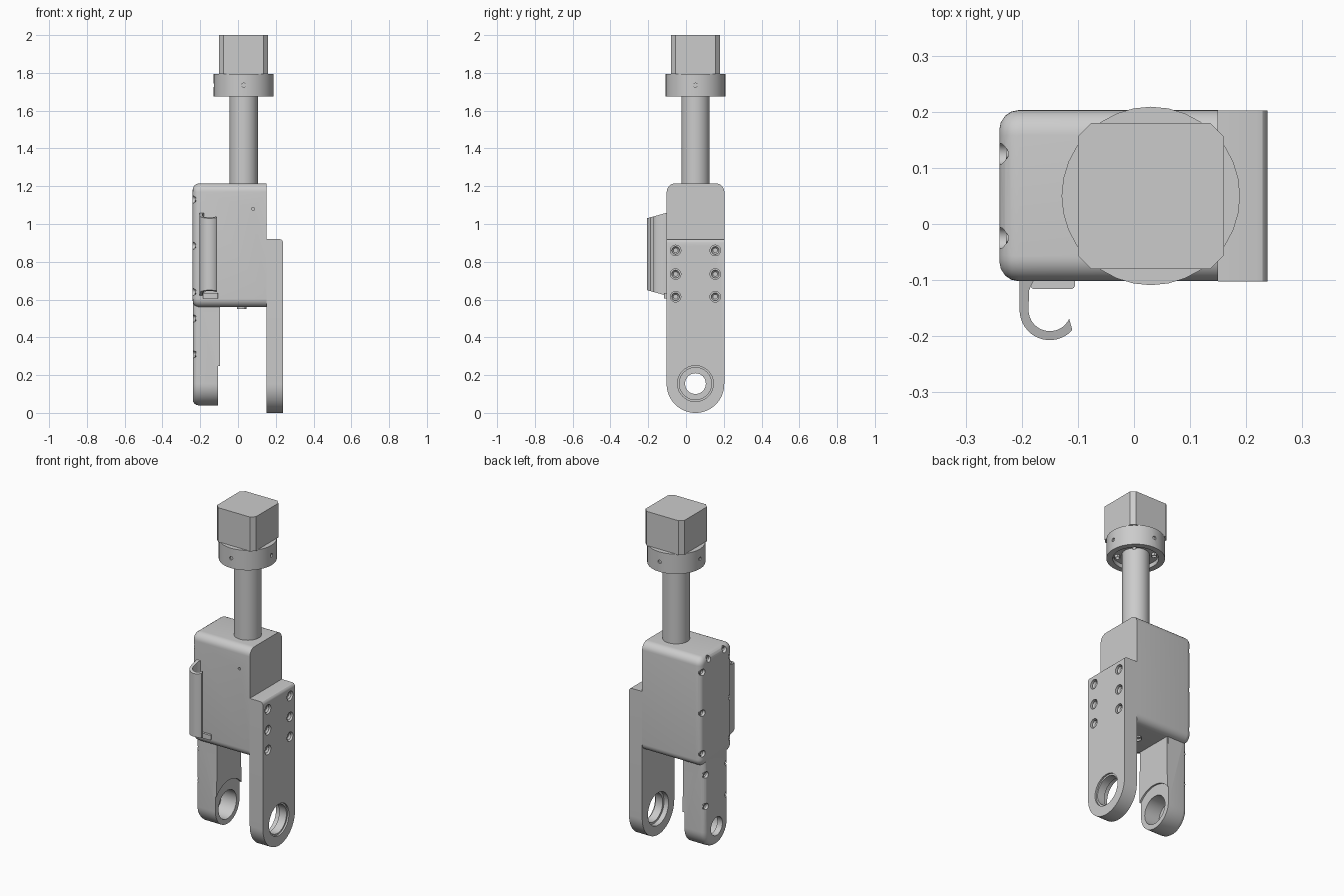
import bpy, bmesh
from math import cos, sin, pi, radians
from mathutils import Matrix, Vector

cube = bpy.data.objects.get("Cube")
if cube:
    bpy.data.objects.remove(cube, do_unlink=True)

grey = bpy.data.materials.new("machined_grey")
grey.use_nodes = True
grey.diffuse_color = (0.6, 0.6, 0.6, 1)
grey.node_tree.nodes["Principled BSDF"].inputs["Base Color"].default_value = (0.6, 0.6, 0.6, 1)

CY = 0.05                    # shared centre line in y
SHAFT = Vector((0.03, CY, 0))
PIVOT_Z = 0.155
AXES = {"x": Vector((1, 0, 0)), "y": Vector((0, 1, 0)), "z": Vector((0, 0, 1))}


def finish(bm, name):
    bmesh.ops.recalc_face_normals(bm, faces=bm.faces)
    me = bpy.data.meshes.new(name)
    bm.to_mesh(me)
    bm.free()
    me.materials.append(grey)
    ob = bpy.data.objects.new(name, me)
    bpy.context.collection.objects.link(ob)
    return ob


def arc(cx, cy, r, a, b, n=8):
    steps = [radians(a + (b - a) * i / n) for i in range(n + 1)]
    return [(cx + r * cos(t), cy + r * sin(t)) for t in steps]


def rounded(a0, b0, a1, b1, r):
    return (arc(a1 - r, b1 - r, r, 0, 90) + arc(a0 + r, b1 - r, r, 90, 180)
            + arc(a0 + r, b0 + r, r, 180, 270) + arc(a1 - r, b0 + r, r, 270, 360))


def prism_bm(outline, axis, lo, hi):
    bm = bmesh.new()
    place = (lambda p: (lo, p[0], p[1])) if axis == "x" else (lambda p: (p[0], p[1], lo))
    face = bm.faces.new([bm.verts.new(place(p)) for p in outline])
    new = bmesh.ops.extrude_face_region(bm, geom=[face])["geom"]
    verts = [g for g in new if isinstance(g, bmesh.types.BMVert)]
    bmesh.ops.translate(bm, verts=verts, vec=AXES[axis] * (hi - lo))
    return bm


def bevel_where(bm, test, offset, segments=4):
    edges = [e for e in bm.edges if all(test(v.co) for v in e.verts)]
    bmesh.ops.bevel(bm, geom=edges, offset=offset, segments=segments,
                    profile=0.5, affect='EDGES', clamp_overlap=True)


def cyl(bm, start, axis, r, length, n=32):
    d = AXES[axis]
    rot = Vector((0, 0, 1)).rotation_difference(d).to_matrix().to_4x4()
    mid = Vector(start) + d * length / 2
    return bmesh.ops.create_cone(bm, cap_ends=True, segments=n, radius1=r, radius2=r,
                                 depth=abs(length), matrix=Matrix.Translation(mid) @ rot)


def boolean(ob, other, op='DIFFERENCE'):
    mod = ob.modifiers.new("bool", 'BOOLEAN')
    mod.object, mod.operation, mod.solver = other, op, 'EXACT'
    bpy.context.view_layer.objects.active = ob
    bpy.ops.object.modifier_apply(modifier=mod.name)
    bpy.data.objects.remove(other, do_unlink=True)


def cut(ob, *cylinders):
    for c in cylinders:
        bm = bmesh.new()
        cyl(bm, *c)
        boolean(ob, finish(bm, "cutter"))


def screws(name, spots, axis, r, length):
    """Socket-head screws: the outer end of each head carries a hex recess."""
    bm = bmesh.new()
    for p in spots:
        cyl(bm, p, axis, r, length, 12)
        tip = Vector(p) + AXES[axis] * length
        bm.faces.ensure_lookup_table()
        cap = min(bm.faces, key=lambda f: (f.calc_center_median() - tip).length)
        bmesh.ops.inset_individual(bm, faces=[cap], thickness=r * 0.4)
        for v in cap.verts:
            v.co -= AXES[axis] * length * 0.6
    return finish(bm, name)


# housing: rounded block with a soft cover end, joined to the narrow arm
XL, XR = -0.24, 0.15
bm = prism_bm(rounded(-0.102, 0.56, 0.203, 1.215, 0.045), "x", XL, XR)
bevel_where(bm, lambda c: c.x < XL + 0.001, 0.035)
housing = finish(bm, "housing")

XA = XL + 0.0005
arm = arc(CY, PIVOT_Z, 0.115, 180, 360, 24) + [(CY + 0.115, 0.75), (CY - 0.115, 0.75)]
bm = prism_bm(arm, "x", XA, -0.105)
bevel_where(bm, lambda c: c.x < XA + 0.001, 0.03)
boolean(housing, finish(bm, "arm"), 'UNION')

# raised pad inside the arm, curved around the bearing
pad = arc(CY, PIVOT_Z, 0.15, 142, 38, 16) + [(CY + 0.112, 0.6), (CY - 0.112, 0.6)]
boolean(housing, finish(prism_bm(pad, "x", -0.12, -0.095), "pad"), 'UNION')

# bearing bore, cover screw pockets and a pin hole
spots = [(CY + s * 0.13, z) for s in (-1, 1) for z in (0.64, 0.885, 1.13)]
spots += [(CY + s * 0.098, z) for s in (-1, 1) for z in (0.31, 0.5)]
spots += [(CY + s * 0.075, 1.19) for s in (-1, 1)]
cut(housing, ((-0.205, CY, PIVOT_Z), "x", 0.085, 0.2, 40),
    ((-0.3, CY, PIVOT_Z), "x", 0.055, 0.3, 32),
    ((0.08, -0.11, 1.08), "y", 0.008, 0.03, 12),
    *[((-0.222, y, z), "x", 0.019, -0.06, 16) for y, z in spots])
screws("cover_screws", [(-0.218, y, z) for y, z in spots], "x", 0.013, -0.01)

# fork plate with round end
outline = arc(CY, 0.1525, 0.1525, 180, 360, 32) + [(0.2025, 0.92), (-0.1025, 0.92)]
bm = prism_bm(outline, "x", XR, 0.238)
bevel_where(bm, lambda c: c.x > 0.237 and c.z > 0.9, 0.018, 3)
plate = finish(bm, "fork_plate")
bolts = [(CY + s * 0.105, z) for s in (-1, 1) for z in (0.615, 0.735, 0.86)]
cut(plate, ((0.1, CY, PIVOT_Z), "x", 0.085, 0.2, 40),
    ((0.228, CY, PIVOT_Z), "x", 0.095, 0.05, 40),
    ((0.12, CY, PIVOT_Z), "x", 0.098, 0.06, 40),
    *[((0.215, y, z), "x", 0.028, 0.06, 20) for y, z in bolts])
screws("plate_bolts", [(0.213, y, z) for y, z in bolts], "x", 0.021, 0.017)

# hooked handle on the front, tapered towards its outer edge
hook = [(-0.204, -0.095)] + arc(-0.15, -0.153, 0.054, 180, 318, 16)
hook += arc(-0.15, -0.153, 0.038, 335, 180, 16) + [(-0.187, -0.118), (-0.176, -0.095)]
bm = prism_bm(hook, "z", 0.62, 1.06)
for v in bm.verts:
    inward = 0.28 * (-0.1 - v.co.y)
    v.co.z += inward if v.co.z < 0.8 else -inward
finish(bm, "hook_handle")

# small latch under the handle
finish(prism_bm(rounded(-0.185, -0.116, -0.105, -0.08, 0.008), "z", 0.605, 0.635), "latch")

# underside bolt
screws("underside_bolt", [(0.02, CY, 0.57)], "z", 0.025, -0.02)

# shaft
bm = bmesh.new()
cyl(bm, SHAFT + Vector((0, 0, 1.2)), "z", 0.075, 0.55, 40)
finish(bm, "shaft")

# collar, hollow underneath, with radial set-screw holes
bm = bmesh.new()
cyl(bm, SHAFT + Vector((0, 0, 1.675)), "z", 0.159, 0.12, 32)
collar = finish(bm, "collar")
cut(collar, (SHAFT + Vector((0, 0, 1.6)), "z", 0.125, 0.1, 32),
    *[(SHAFT + AXES[a] * s * 0.15 + Vector((0, 0, 1.735)), a, 0.011, s * 0.04, 12)
      for a in "xy" for s in (-1, 1)])
ring = [SHAFT + Vector((0.1 * cos(t), 0.1 * sin(t), 1.702))
        for t in (pi / 4 + i * pi / 2 for i in range(4))]
screws("collar_screws", ring, "z", 0.014, -0.018)

# square head with chamfered corners
H, C = 0.13, 0.024
corner = [(H, H - C), (H - C, H), (C - H, H), (-H, H - C),
          (-H, C - H), (C - H, -H), (H - C, -H), (H, C - H)]
finish(prism_bm([(x + SHAFT.x, y + CY) for x, y in corner], "z", 1.793, 2.0), "square_head")

# smooth the round surfaces, keep edges crisp
for ob in bpy.context.scene.objects:
    if ob.type == 'MESH' and ob.data.materials and ob.data.materials[0] == grey:
        bpy.ops.object.select_all(action='DESELECT')
        ob.select_set(True)
        bpy.context.view_layer.objects.active = ob
        bpy.ops.object.shade_smooth_by_angle(angle=radians(30))
